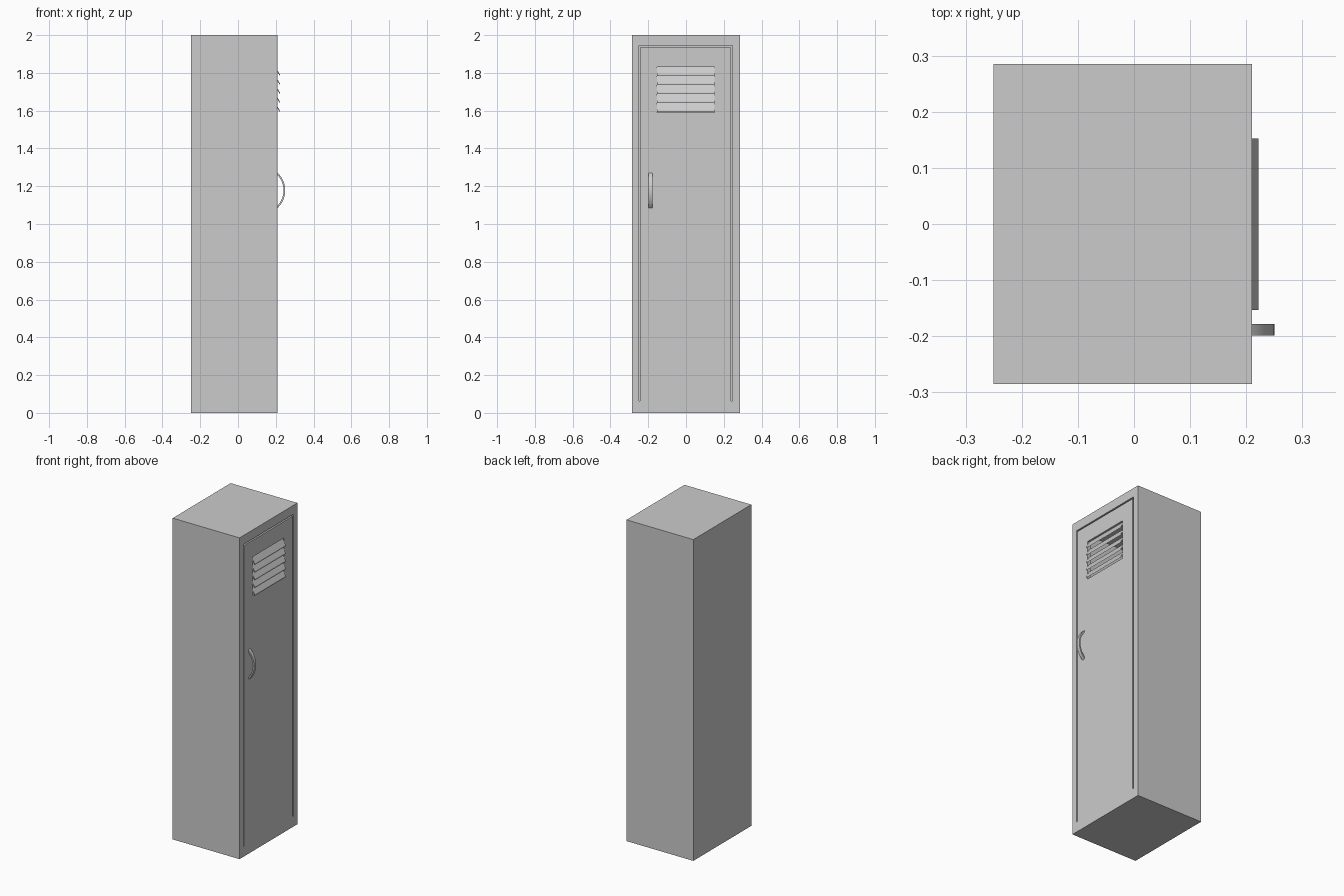
import bpy, bmesh, math

if "Cube" in bpy.data.objects:
    bpy.data.objects.remove(bpy.data.objects["Cube"])

FRONT = 0.21  # x of the door side


def finish(name, bm):
    bmesh.ops.recalc_face_normals(bm, faces=bm.faces)
    mesh = bpy.data.meshes.new(name)
    bm.to_mesh(mesh)
    bm.free()
    ob = bpy.data.objects.new(name, mesh)
    bpy.context.collection.objects.link(ob)
    return ob


def rect(bm, x, r):
    y0, y1, z0, z1 = r
    return [bm.verts.new((x, y, z)) for y, z in ((y0, z0), (y1, z0), (y1, z1), (y0, z1))]


def bridge(bm, a, b):
    for i in range(4):
        j = (i + 1) % 4
        bm.faces.new((a[i], a[j], b[j], b[i]))


def holed_box(name, outer, hole, x0, x1, floor=None):
    """Box along x with a rectangular hole, or a pocket ending at x = floor."""
    bm = bmesh.new()
    back, front = rect(bm, x0, outer), rect(bm, x1, outer)
    h_front = rect(bm, x1, hole)
    h_back = rect(bm, x0 if floor is None else floor, hole)
    bridge(bm, back, front)
    bridge(bm, front, h_front)
    bridge(bm, h_front, h_back)
    if floor is None:
        bridge(bm, h_back, back)
    else:
        bm.faces.new(h_back)
        bm.faces.new(back)
    return finish(name, bm)


def prism(name, profile, y0, y1):
    """Extrude an (x, z) profile along y."""
    bm = bmesh.new()
    face = bm.faces.new([bm.verts.new((x, y0, z)) for x, z in profile])
    ext = bmesh.ops.extrude_face_region(bm, geom=[face])
    verts = [v for v in ext["geom"] if isinstance(v, bmesh.types.BMVert)]
    bmesh.ops.translate(bm, verts=verts, vec=(0, y1 - y0, 0))
    return finish(name, bm)


# Hollow cabinet, open on the door side
holed_box("cabinet", (-0.285, 0.285, 0, 2), (-0.248, 0.246, 0.064, 1.944),
          -0.25, FRONT, floor=-0.23)

# Flush door with a narrow gap at the sides and top, and a vent opening
holed_box("door", (-0.243, 0.237, 0.064, 1.935), (-0.153, 0.152, 1.59, 1.832),
          FRONT - 0.02, FRONT)

# Slanted vent slats
for i in range(5):
    z = 1.832 - i * 0.048
    prism(f"vent_slat_{i + 1}",
          [(0.198, z), (0.222, z - 0.040), (0.222, z - 0.048), (0.194, z - 0.004)],
          -0.153, 0.152)

# Bowed handle strip
R, T, N = 0.127, 0.009, 24
cx, cz = 0.25 - R, 1.178
half = math.acos((FRONT - 0.002 - cx) / R)
angles = [half * (2 * i / N - 1) for i in range(N + 1)]
arc = [(cx + R * math.cos(a), cz + R * math.sin(a)) for a in angles]
arc += [(cx + (R - T) * math.cos(a), cz + (R - T) * math.sin(a)) for a in reversed(angles)]
handle = prism("handle", arc, -0.199, -0.178)
bpy.context.view_layer.objects.active = handle
handle.select_set(True)
bpy.ops.object.shade_smooth_by_angle(angle=math.radians(30))
